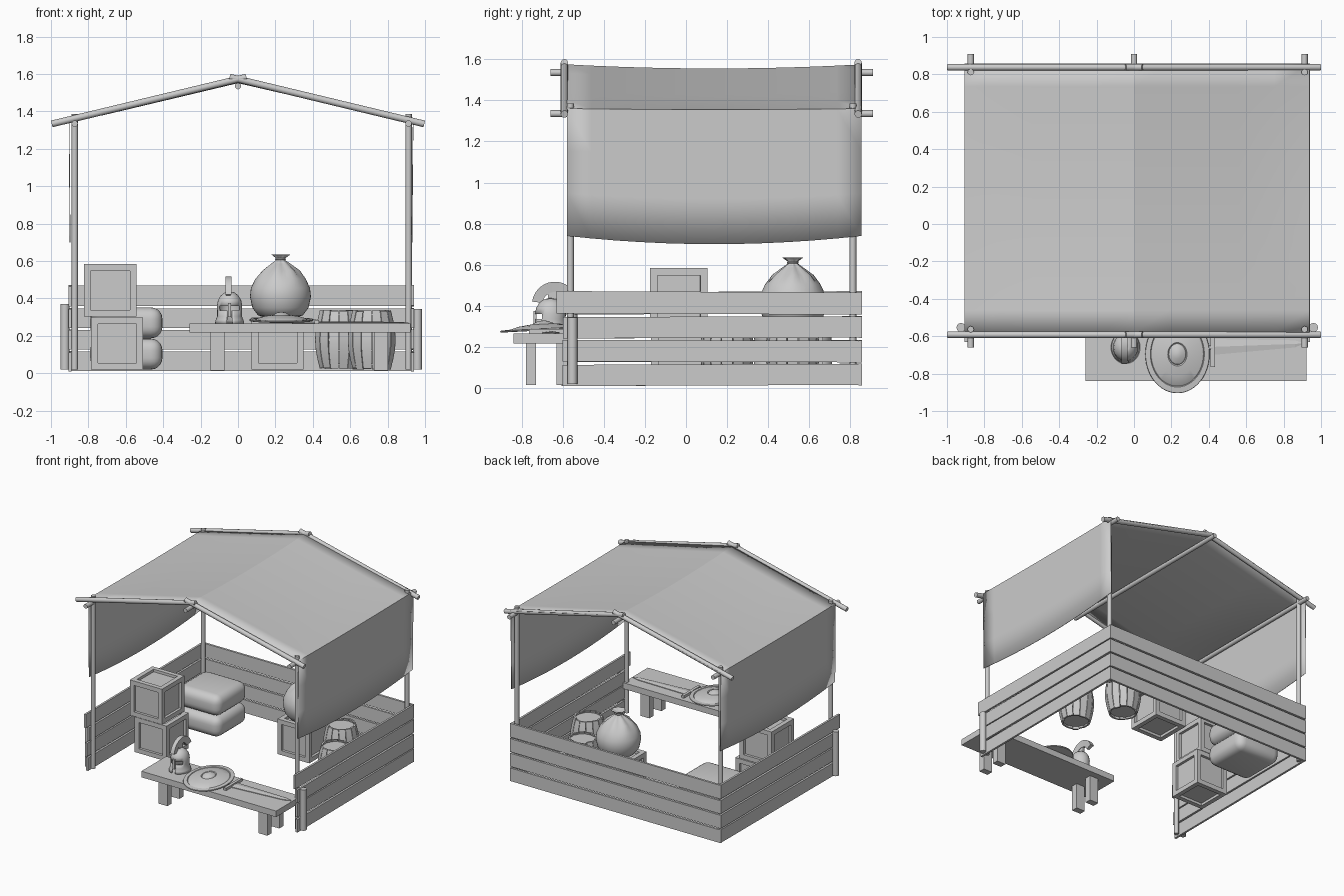
import bpy, bmesh, math, random
from mathutils import Vector, Matrix

if "Cube" in bpy.data.objects:
    bpy.data.objects.remove(bpy.data.objects["Cube"])
random.seed(4)


def finish(name, bm, smooth=False, angle=40):
    bmesh.ops.recalc_face_normals(bm, faces=bm.faces)
    me = bpy.data.meshes.new(name)
    bm.to_mesh(me)
    bm.free()
    ob = bpy.data.objects.new(name, me)
    bpy.context.collection.objects.link(ob)
    if smooth:
        bpy.ops.object.select_all(action='DESELECT')
        ob.select_set(True)
        bpy.context.view_layer.objects.active = ob
        bpy.ops.object.shade_smooth_by_angle(angle=math.radians(angle))
    return ob


def box_bm(lo, hi):
    bm = bmesh.new()
    bmesh.ops.create_cube(bm, size=1)
    for v in bm.verts:
        v.co = Vector([(lo[i] + hi[i]) / 2 + v.co[i] * (hi[i] - lo[i]) for i in range(3)])
    return bm


def box(name, lo, hi):
    return finish(name, box_bm(lo, hi))


def pole(name, a, b, r, seg=12):
    a, b = Vector(a), Vector(b)
    bm = bmesh.new()
    rot = (b - a).to_track_quat('Z', 'Y').to_matrix().to_4x4()
    bmesh.ops.create_cone(bm, cap_ends=True, segments=seg, radius1=r, radius2=r,
                          depth=(b - a).length, matrix=Matrix.Translation((a + b) / 2) @ rot)
    return finish(name, bm, True)


def lathe_bm(profile, seg=32, fold=0, fold_z=9):
    """Spin (radius, z) points about z; folds ripple the radius above fold_z."""
    bm = bmesh.new()
    rings = []
    for r, z in profile:
        ring = []
        for k in range(seg):
            t = 2 * math.pi * k / seg
            rr = r * (1 + (fold * math.cos(7 * t) if z > fold_z else 0))
            ring.append(bm.verts.new((rr * math.cos(t), rr * math.sin(t), z)))
        rings.append(ring)
    for a, b in zip(rings, rings[1:]):
        for k in range(seg):
            bm.faces.new((a[k], a[(k + 1) % seg], b[(k + 1) % seg], b[k]))
    bm.faces.new(rings[0])
    bm.faces.new(rings[-1])
    return bm


# Pole frame: corner posts, purlins and crossed rafters
for side, x in (("left", -0.873), ("right", 0.912)):
    for end, y in (("front", -0.563), ("back", 0.812)):
        pole(f"{side}_{end}_post", (x, y, 0.02), (x, y, 1.385), 0.017)
    pole(f"{side}_purlin", (x, -0.66, 1.335), (x, 0.91, 1.335), 0.017)
pole("ridge_purlin", (0, -0.66, 1.535), (0, 0.91, 1.535), 0.017)
for end, y in (("front", -0.592), ("back", 0.838)):
    for side, s in (("left", -1), ("right", 1)):
        pole(f"{end}_{side}_rafter", (s * 0.996, y, 1.333), (-s * 0.045, y, 1.583), 0.018)

# Cloth canopy: sagging roof with hanging sides
bm = bmesh.new()
prof = []
for (x0, z0), (x1, z1), n in (((-0.9, 0.74), (-0.905, 1.36), 3), ((-0.905, 1.36), (0, 1.575), 5),
                              ((0, 1.575), (0.938, 1.36), 5), ((0.938, 1.36), (0.932, 0.74), 3)):
    prof += [(x0 + (x1 - x0) * i / n, z0 + (z1 - z0) * i / n) for i in range(n)]
prof.append((0.932, 0.74))
rows = []
for j in range(13):
    v = j / 12
    sag = 4 * v * (1 - v)
    row = []
    for x, z in prof:
        drop = 0.02 if z > 1.37 else (0.005 if z > 1.3 else 0.04 * (1.36 - z) / 0.62)
        row.append(bm.verts.new((x, -0.58 + 1.435 * v, z - drop * sag)))
    rows.append(row)
for a, b in zip(rows, rows[1:]):
    for i in range(len(prof) - 1):
        bm.faces.new((a[i], a[i + 1], b[i + 1], b[i]))
cloth = finish("cloth_canopy", bm, True, 10)
cloth.modifiers.new("thickness", 'SOLIDIFY').thickness = 0.004

# Plank fence on three sides with short front stakes
for i, (z0, z1) in enumerate(((0.012, 0.115), (0.127, 0.232), (0.243, 0.347), (0.36, 0.468))):
    for side, x in (("left", -0.897), ("right", 0.934)):
        y0 = (-0.6, -0.61, -0.6, -0.625)[i] + random.uniform(-0.01, 0.01)
        d = random.uniform(-0.004, 0.004)
        bm = box_bm((x - 0.008, y0, z0), (x + 0.008, 0.857, z1))
        for v in bm.verts:
            v.co.z += d if v.co.y < 0 else -d
        finish(f"{side}_plank_{i}", bm)
    box(f"back_plank_{i}", (-0.903, 0.84, z0), (0.94, 0.857, z1))
pole("left_stake", (-0.925, -0.553, 0.02), (-0.925, -0.553, 0.37), 0.024)
pole("right_stake", (0.96, -0.553, 0.02), (0.96, -0.553, 0.343), 0.024)

# Counter table
box("table_top", (-0.258, -0.84, 0.217), (0.922, -0.53, 0.265))
for x in (-0.11, 0.765):
    for y in (-0.755, -0.605):
        box("table_leg", (x - 0.038, y - 0.025, 0.015), (x + 0.038, y + 0.025, 0.217))


# Framed crates
def crate(name, lo, size):
    bm = box_bm(lo, [c + size for c in lo])
    bmesh.ops.recalc_face_normals(bm, faces=bm.faces)
    inner = bm.faces[:]
    bmesh.ops.inset_individual(bm, faces=inner, thickness=0.05, depth=0)
    bmesh.ops.inset_individual(bm, faces=inner, thickness=0.0005, depth=-0.02)
    finish(name, bm)


crate("lower_crate", (-0.785, -0.17, 0.02), 0.278)
crate("upper_crate", (-0.823, -0.175, 0.303), 0.28)
crate("back_crate", (0.073, 0.39, 0.02), 0.278)

# Two stacked cushion bags
for i, z in enumerate((0.02, 0.187)):
    bm = box_bm((-0.79, 0.33, z), (-0.404, 0.71, z + 0.165))
    bmesh.ops.bevel(bm, geom=bm.edges[:], offset=0.062, segments=5, profile=0.5, affect='EDGES')
    finish(f"cushion_bag_{i}", bm, True, 60)

# Tied round sack
bm = lathe_bm([(0.07, 0.292), (0.12, 0.31), (0.15, 0.35), (0.163, 0.41), (0.158, 0.455), (0.135, 0.505),
               (0.095, 0.55), (0.05, 0.585), (0.022, 0.606), (0.022, 0.614), (0.05, 0.636), (0.01, 0.622)],
              42, 0.09, 0.52)
bmesh.ops.translate(bm, verts=bm.verts, vec=(0.227, 0.52, 0))
finish("tied_sack", bm, True, 60)
bpy.ops.mesh.primitive_torus_add(location=(0.227, 0.52, 0.61), major_radius=0.023, minor_radius=0.006,
                                 major_segments=20, minor_segments=6)
bpy.context.object.name = "sack_tie"


# Barrels: separate bulging staves and recessed lids
def barrel(name, cx, cy):
    bm = bmesh.new()
    n = 14
    for k in range(n):
        t, jitter = 2 * math.pi * k / n, random.uniform(-0.006, 0.006)
        prev = None
        for i in range(7):
            u = i / 6
            z = 0.024 + 0.31 * u + jitter * (i in (0, 6))
            r = 0.105 + 0.026 * math.sin(math.pi * u)
            h = math.pi / n * 0.93
            ring = [bm.verts.new((cx + q * math.cos(t + a), cy + q * math.sin(t + a), z))
                    for q, a in ((r, -h), (r, h), (r - 0.014, h), (r - 0.014, -h))]
            if prev:
                for e in range(4):
                    bm.faces.new((prev[e], prev[(e + 1) % 4], ring[(e + 1) % 4], ring[e]))
            if i in (0, 6):
                bm.faces.new(ring)
            prev = ring
    finish(name + "_staves", bm, True, 30)
    for part, z in (("bottom", 0.05), ("lid", 0.312)):
        pole(f"{name}_{part}", (cx, cy, z - 0.006), (cx, cy, z + 0.006), 0.103, 28)


barrel("near_barrel", 0.715, 0.2)
barrel("far_barrel", 0.54, 0.52)

# Oval shield with stepped rim and central boss, leaning slightly forward
bm = lathe_bm([(0.98, 0), (1, 0.004), (0.99, 0.009), (0.84, 0.011), (0.82, 0.006), (0.79, 0.011), (0.55, 0.024),
               (0.3, 0.031), (0.27, 0.026), (0.24, 0.034), (0.12, 0.045), (0.03, 0.048)], 48)
bmesh.ops.scale(bm, verts=bm.verts, vec=(0.172, 0.21, 1))
bmesh.ops.rotate(bm, verts=bm.verts, cent=(0, 0, 0), matrix=Matrix.Rotation(math.radians(3), 3, 'X'))
bmesh.ops.translate(bm, verts=bm.verts, vec=(0.232, -0.695, 0.28))
finish("oval_shield", bm, True, 25)

# Sword lying on the table, grip under the shield
bm = bmesh.new()
outline = [(0.42, -0.7), (0.86, -0.66), (0.912, -0.638), (0.86, -0.622), (0.42, -0.615)]
bottom = [bm.verts.new((x, y, 0.266)) for x, y in outline]
top = [bm.verts.new((x, y, 0.271)) for x, y in outline]
mid = [bm.verts.new((0.42, -0.657, 0.277)), bm.verts.new((0.86, -0.641, 0.275))]
for k in range(4):
    bm.faces.new((bottom[k], bottom[k + 1], top[k + 1], top[k]))
bm.faces.new(bottom)
for f in ((top[0], top[1], mid[1], mid[0]), (top[1], top[2], mid[1]), (top[2], top[3], mid[1]),
          (top[3], top[4], mid[0], mid[1])):
    bm.faces.new(f)
finish("sword_blade", bm)
box("sword_guard", (0.41, -0.765, 0.266), (0.432, -0.56, 0.286))
pole("sword_grip", (0.29, -0.667, 0.277), (0.42, -0.66, 0.277), 0.011)

# Helmet: flared bell with face opening, brow ridge and tall crest
bm = lathe_bm([(0.078, 0.267), (0.074, 0.285), (0.066, 0.305), (0.066, 0.335), (0.067, 0.36), (0.062, 0.39),
               (0.048, 0.415), (0.026, 0.432), (0.004, 0.437)], 32)
cut = [f for f in bm.faces if len(f.verts) > 4]
for f in bm.faces:
    c = f.calc_center_median()
    if c.y < 0 and ((0.335 < c.z < 0.36 and abs(c.x) < 0.052) or (c.z < 0.335 and abs(c.x) < 0.012)):
        if f not in cut:
            cut.append(f)
bmesh.ops.delete(bm, geom=cut, context='FACES')
for v in bm.verts:
    v.co += Vector((-0.045, -0.66 + v.co.y * 0.12, 0))
helmet = finish("helmet_bell", bm, True)
helmet.modifiers.new("thickness", 'SOLIDIFY').thickness = 0.006
box("helmet_nose_guard", (-0.053, -0.742, 0.3), (-0.037, -0.728, 0.375))
bm = bmesh.new()
prev = None
for i in range(15):
    t = math.radians(172 - 152 * i / 14)
    ring = [bm.verts.new((-0.052 + x, -0.638 + r * 1.0 * math.cos(t), 0.405 + r * math.sin(t)))
            for r, x in ((0.062, -0.01), (0.062, 0.01), (0.112, 0.016), (0.112, -0.016))]
    if prev:
        for e in range(4):
            bm.faces.new((prev[e], prev[(e + 1) % 4], ring[(e + 1) % 4], ring[e]))
    if i in (0, 14):
        bm.faces.new(ring)
    prev = ring
finish("helmet_crest", bm, True, 35)
box("crest_holder", (-0.058, -0.672, 0.425), (-0.044, -0.625, 0.472))
